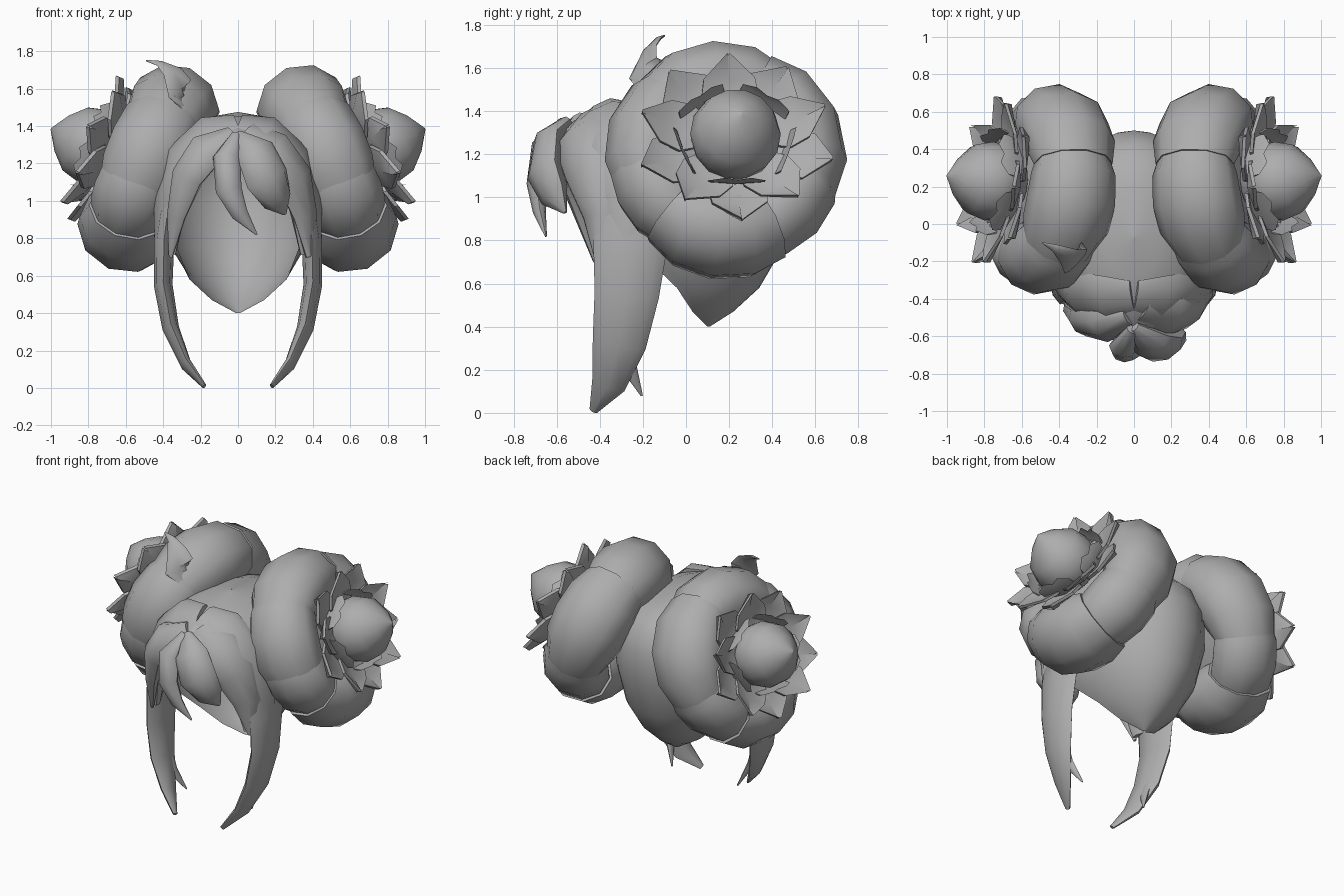
import bpy, math
from mathutils import Vector

if "Cube" in bpy.data.objects:
    bpy.data.objects.remove(bpy.data.objects["Cube"])

grey = bpy.data.materials.new("hair_grey")
grey.diffuse_color = (0.42, 0.42, 0.42, 1)
grey.use_nodes = True
grey.node_tree.nodes["Principled BSDF"].inputs["Base Color"].default_value = grey.diffuse_color


def build(name, verts, faces, mirror=False, angle=40):
    me = bpy.data.meshes.new(name)
    me.from_pydata([tuple(v) for v in verts], [], faces)
    me.materials.append(grey)
    ob = bpy.data.objects.new(name, me)
    bpy.context.collection.objects.link(ob)
    bpy.ops.object.select_all(action='DESELECT')
    ob.select_set(True)
    bpy.context.view_layer.objects.active = ob
    bpy.ops.object.mode_set(mode='EDIT')
    bpy.ops.mesh.select_all(action='SELECT')
    bpy.ops.mesh.normals_make_consistent(inside=False)
    bpy.ops.object.mode_set(mode='OBJECT')
    bpy.ops.object.shade_smooth_by_angle(angle=math.radians(angle))
    if mirror:
        ob.modifiers.new("mirror", 'MIRROR').use_mirror_merge = False
    return ob


def loft(rings, closed=True, caps=True):
    """Join rings of equal point count with quads."""
    n = len(rings[0])
    verts = [p for r in rings for p in r]
    faces = []
    for i in range(len(rings) - 1):
        for j in range(n if closed else n - 1):
            k = (j + 1) % n
            faces.append((i*n + j, i*n + k, (i+1)*n + k, (i+1)*n + j))
    if caps:
        faces += [tuple(range(n)), tuple(range(len(verts) - n, len(verts)))]
    return verts, faces


def strand(name, stations, origin=None, mirror=False, sides=8):
    """Tapered lock: stations are (x, y, z, half width, half thickness)."""
    pts = [Vector(s[:3]) for s in stations]
    rings = []
    for i, (p, s) in enumerate(zip(pts, stations)):
        t = (pts[min(i+1, len(pts)-1)] - pts[max(i-1, 0)]).normalized()
        out = p - Vector(origin) if origin else Vector((1, 0, 0))
        out = (out - t * out.dot(t)).normalized()
        wide = t.cross(out)
        rings.append([p + wide * s[3] * math.cos(a) + out * s[4] * math.sin(a)
                      for a in (2*math.pi*k/sides for k in range(sides))])
    return build(name, *loft(rings), mirror=mirror, angle=50)


# Hair cap: open at the face, tapering to a point at the nape
# z, half width, front y, middle y, back y, opening half-angle
cap_rows = [
    (0.40, 0.01, 0.09, 0.10, 0.11, 90), (0.47, 0.14, 0.01, 0.03, 0.22, 90),
    (0.58, 0.26, -0.10, -0.04, 0.34, 88), (0.75, 0.36, -0.45, -0.05, 0.44, 65),
    (1.00, 0.42, -0.62, -0.05, 0.50, 45), (1.18, 0.415, -0.63, -0.05, 0.50, 26),
    (1.32, 0.36, -0.57, -0.05, 0.45, 0), (1.40, 0.27, -0.45, -0.05, 0.36, 0),
    (1.45, 0.15, -0.28, -0.05, 0.20, 0), (1.475, 0.001, -0.07, -0.069, -0.068, 0)]
rings = []
for z, w, f, c, b, a in cap_rows:
    ring = []
    for k in range(25):
        t = math.radians(a + (360 - 2*a) * k / 24)
        co = math.cos(t)
        ring.append((w * math.sin(t), c - co * ((c - f) if co > 0 else (b - c)), z))
    rings.append(ring)
build("hair_cap", *loft(rings, closed=False, caps=False), angle=60)

# Side locks and parted front panels
strand("side_lock", [
    (0.36, -0.30, 1.10, 0.10, 0.04), (0.395, -0.255, 0.80, 0.175, 0.055),
    (0.40, -0.275, 0.55, 0.15, 0.05), (0.36, -0.31, 0.32, 0.125, 0.045),
    (0.28, -0.36, 0.13, 0.08, 0.03), (0.18, -0.43, 0.01, 0.02, 0.012)], mirror=True)
strand("lock_wisp", [
    (0.37, -0.27, 0.40, 0.05, 0.02), (0.31, -0.27, 0.22, 0.04, 0.02),
    (0.25, -0.205, 0.08, 0.005, 0.005)], mirror=True)
head = (0, -0.1, 0.95)
strand("front_panel", [
    (0.0, -0.40, 1.385, 0.12, 0.05), (0.14, -0.41, 1.35, 0.17, 0.07),
    (0.28, -0.39, 1.21, 0.17, 0.08), (0.36, -0.34, 1.0, 0.15, 0.06),
    (0.39, -0.33, 0.72, 0.10, 0.03)], head, mirror=True)
strand("right_sweep", [
    (0.04, -0.46, 1.36, 0.10, 0.04), (0.18, -0.50, 1.27, 0.15, 0.07),
    (0.30, -0.46, 1.12, 0.13, 0.07), (0.36, -0.41, 0.92, 0.09, 0.04),
    (0.38, -0.40, 0.70, 0.02, 0.02)], head)

# Bangs
strand("right_bang", [
    (0.00, -0.55, 1.35, 0.03, 0.03), (0.09, -0.64, 1.27, 0.11, 0.06),
    (0.155, -0.655, 1.12, 0.125, 0.075), (0.21, -0.61, 1.01, 0.09, 0.06),
    (0.25, -0.56, 0.93, 0.01, 0.01)], head)
strand("middle_bang", [
    (-0.01, -0.56, 1.35, 0.03, 0.03), (-0.06, -0.66, 1.23, 0.075, 0.06),
    (-0.05, -0.69, 1.06, 0.07, 0.05), (0.01, -0.68, 0.93, 0.045, 0.03),
    (0.10, -0.65, 0.82, 0.005, 0.005)], head)
strand("left_bang", [
    (-0.03, -0.50, 1.36, 0.05, 0.03), (-0.17, -0.54, 1.27, 0.12, 0.07),
    (-0.27, -0.52, 1.13, 0.10, 0.07), (-0.33, -0.47, 0.92, 0.06, 0.04),
    (-0.36, -0.42, 0.70, 0.01, 0.01)], head)
strand("top_curl", [
    (-0.29, -0.10, 1.52, 0.12, 0.015), (-0.31, -0.20, 1.60, 0.10, 0.015),
    (-0.35, -0.17, 1.69, 0.06, 0.012), (-0.42, -0.13, 1.735, 0.025, 0.01),
    (-0.49, -0.10, 1.75, 0.004, 0.004)], (-0.4, 0.18, 1.2))

# Frame shared by buns and flowers: tilted up and turned slightly back
TILT, YAW = math.radians(22), math.radians(7)
FLAT = Vector((math.cos(YAW), math.sin(YAW), 0))
ACROSS = Vector((-math.sin(YAW), math.cos(YAW), 0))
AXIS = FLAT * math.cos(TILT) + Vector((0, 0, math.sin(TILT)))
UP = Vector((0, 0, math.cos(TILT))) - FLAT * math.sin(TILT)


def place(centre, along, radius, phi, side=0.0, squash=1.0):
    """Point from distance along the axis, radius, angle and sideways shift."""
    u = math.cos(phi) * radius - math.sin(phi) * side
    v = math.sin(phi) * radius + math.cos(phi) * side
    return Vector(centre) + AXIS * along + ACROSS * u + UP * v * squash


# Bun: a ring of overlapping bulging rolls around a filled core
BUN = (0.465, 0.18, 1.18)
for i, (mid, span, size) in enumerate([(95, 80, 1.02), (22, 84, 1.06), (-42, 66, 0.93),
                                       (-98, 72, 1.10), (-157, 56, 0.92), (160, 78, 0.98)]):
    rings = []
    for s, fat in [(-0.5, 0.85), (-0.27, 1.0), (0, 1.05), (0.27, 1.03), (0.5, 0.90)]:
        phi = math.radians(mid + s * span)
        r = fat * size
        rings.append([place(BUN, 0.225 * r * math.cos(a), 0.36 + 0.20 * r * math.sin(a), phi)
                      for a in (2*math.pi*(k + 0.5)/10 for k in range(10))])
    build("bun_roll_%d" % (i + 1), *loft(rings), mirror=True, angle=45)
build("bun_core", *loft([[place(BUN, a, r, 2*math.pi*k/12) for k in range(12)]
                         for a, r in [(-0.14, 0.05), (-0.11, 0.25), (0.12, 0.25), (0.16, 0.05)]]),
      mirror=True)

# Flower bud: rounded egg with a soft outward tip
FLOWER = (0.655, 0.215, 1.245)
profile = [(-0.07, 0.02), (-0.04, 0.13), (0.04, 0.195), (0.13, 0.212),
           (0.23, 0.185), (0.31, 0.105), (0.375, 0.005)]
build("flower_bud", *loft([[place(FLOWER, a, r, 2*math.pi*k/14) for k in range(14)]
                           for a, r in profile]), mirror=True, angle=60)


def petals(name, count, offset, shape):
    """Ring of thick pointed petals; shape rows are (along, radius, half width)."""
    verts, faces = [], []
    for i in range(count):
        phi = 2 * math.pi * (i + offset) / count
        rings = []
        for along, r, w in shape:
            rings.append([place(FLOWER, along + d + lift, r, phi, s * w, 0.88)
                          for s, d, lift in [(-1, 0, 0.025), (0, 0, 0), (1, 0, 0.025),
                                             (1, 0.02, 0.025), (0, 0.02, 0), (-1, 0.02, 0.025)]])
        v, f = loft(rings)
        base = len(verts)
        verts += v
        faces += [tuple(k + base for k in q) for q in f]
    build(name, verts, faces, mirror=True, angle=30)


petals("outer_petals", 5, 0.78, [(-0.01, 0.12, 0.07), (0.0, 0.25, 0.14),
                                 (0.03, 0.36, 0.13), (0.07, 0.47, 0.006)])
petals("middle_petals", 5, 0.28, [(0.02, 0.12, 0.07), (0.03, 0.23, 0.135),
                                  (0.06, 0.33, 0.12), (0.11, 0.45, 0.006)])
petals("cup_petals", 5, 0.75, [(-0.02, 0.15, 0.07), (0.02, 0.235, 0.13),
                               (0.08, 0.26, 0.13), (0.12, 0.265, 0.06)])
